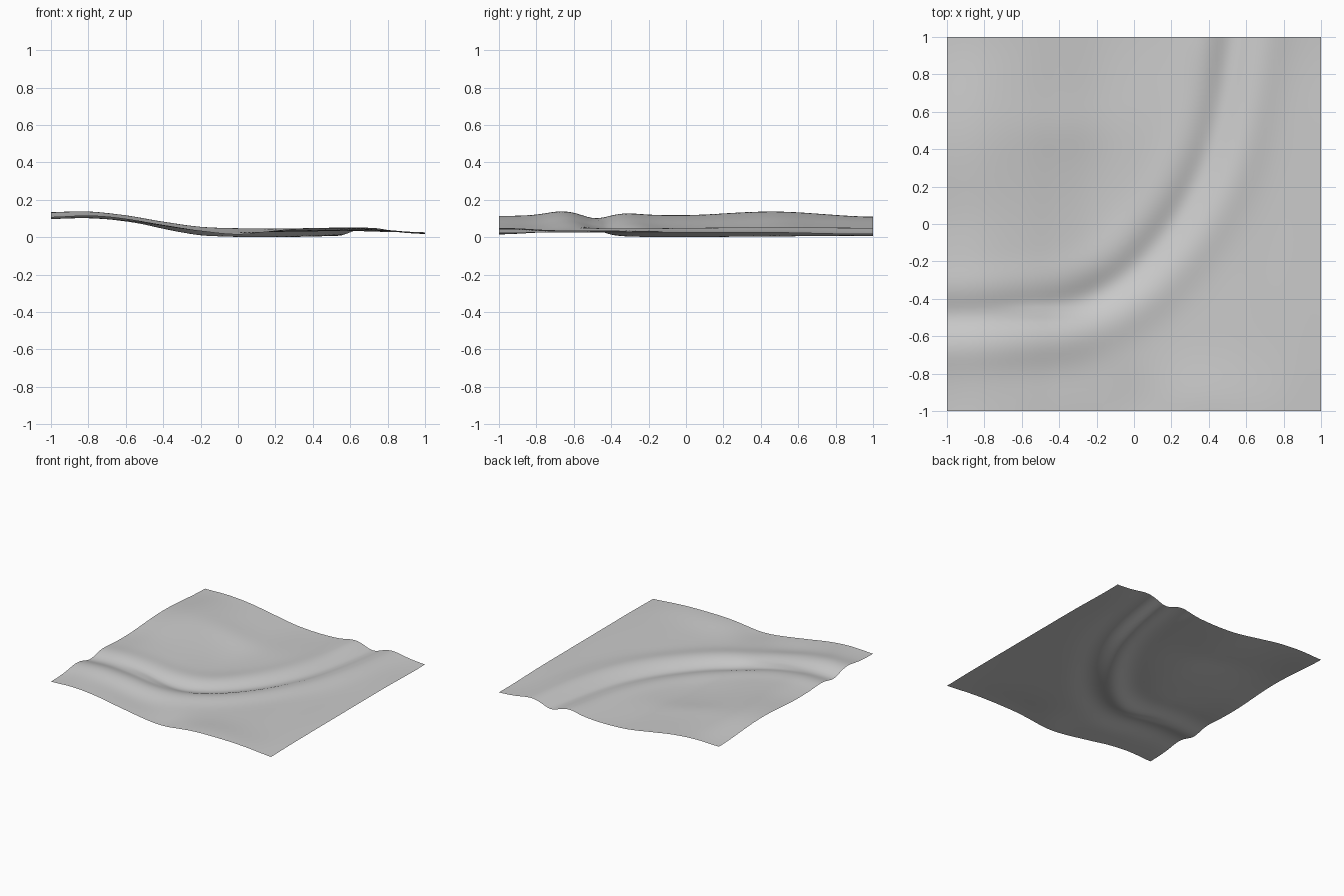
import bpy
from math import exp
from mathutils import Vector

if "Cube" in bpy.data.objects:
    bpy.data.objects.remove(bpy.data.objects["Cube"], do_unlink=True)


def spline(points, t):
    """Smooth curve through evenly timed points (numbers or vectors)."""
    i = min(max(int(t), 0), len(points) - 2)
    f = t - i
    b, c = points[i], points[i + 1]
    a = points[i - 1] if i else 2 * b - c
    d = points[i + 2] if i + 2 < len(points) else 2 * c - b
    return b + (c - a) * (f / 2) + (2 * a - 5 * b + 4 * c - d) * (f * f / 2) \
        + (3 * b - a - 3 * c + d) * (f ** 3 / 2)


def bell(v, width):
    return exp(-(v / width) ** 2)


# Broad fall of the land from left to right, every 0.2 units
slope = [.118, .122, .102, .068, .04, .032, .03, .033, .037, .035, .028]

# Centre line of the curved channel
course = [Vector(p) for p in ((-1.3, -.5), (-1, -.49), (-.65, -.47), (-.32, -.42),
                              (-.05, -.28), (.19, -.02), (.36, .28), (.46, .6),
                              (.53, 1), (.57, 1.3))]
STEPS = 5
path = [spline(course, i / STEPS) for i in range((len(course) - 1) * STEPS + 1)]

# Gentle mounds and hollows: x, y, height, radius along x, radius along y
mounds = [
    (-1, .45, .018, .4, .3), (-1, 0, -.006, .3, .2), (-.9, 1, -.012, .3, .25),
    (-.25, .15, -.012, .25, .3), (-.4, .52, .007, .3, .14), (0, 1, -.013, .25, .35),
    (.36, 1, .012, .1, .25), (-1, -1, -.01, .3, .2), (-.4, -.8, -.006, .3, .12),
    (0, -1, -.017, .17, .2), (.35, -.95, .016, .25, .2), (.7, -1, .008, .25, .2),
    (1, -1, -.006, .2, .2), (1, .9, -.009, .25, .3), (.75, .1, -.005, .15, .4),
    (-.5, -.47, .008, .2, .03),
]


def channel_distance(p):
    """Signed distance from the channel, positive on the outer bank."""
    best, sign = 9, 1
    for a, b in zip(path, path[1:]):
        ab, ap = b - a, p - a
        f = min(max(ap.dot(ab) / ab.length_squared, 0), 1)
        dist = (ap - ab * f).length
        if dist < best:
            best, sign = dist, (1 if ab.x * ap.y - ab.y * ap.x < 0 else -1)
    return best * sign


def height(x, y):
    z = spline(slope, (x + 1) * 5)
    d = channel_distance(Vector((x, y)))
    depth = .021 if x < -.5 else .021 + .008 * min((x + .5) / .3, 1)
    z -= depth * bell(d, .085)              # channel bed
    z += .018 * bell(d - .18, .11)          # outer bank
    z += .007 * bell(d + .17, .09)          # inner lip
    for mx, my, h, rx, ry in mounds:
        z += h * bell(x - mx, rx) * bell(y - my, ry)
    return z


# Terrain sheet
bpy.ops.mesh.primitive_grid_add(x_subdivisions=72, y_subdivisions=72, size=2)
terrain = bpy.context.object
terrain.name = "terrain_sheet"
verts = terrain.data.vertices
for v in verts:
    v.co.z = height(v.co.x, v.co.y)
lowest = min(v.co.z for v in verts)
for v in verts:
    v.co.z -= lowest
bpy.ops.object.shade_smooth()

# Single plain grey
grey = bpy.data.materials.new("plain_grey")
grey.use_nodes = True
colour = (.6, .6, .6, 1)
grey.diffuse_color = colour
grey.node_tree.nodes["Principled BSDF"].inputs["Base Color"].default_value = colour
terrain.data.materials.append(grey)
